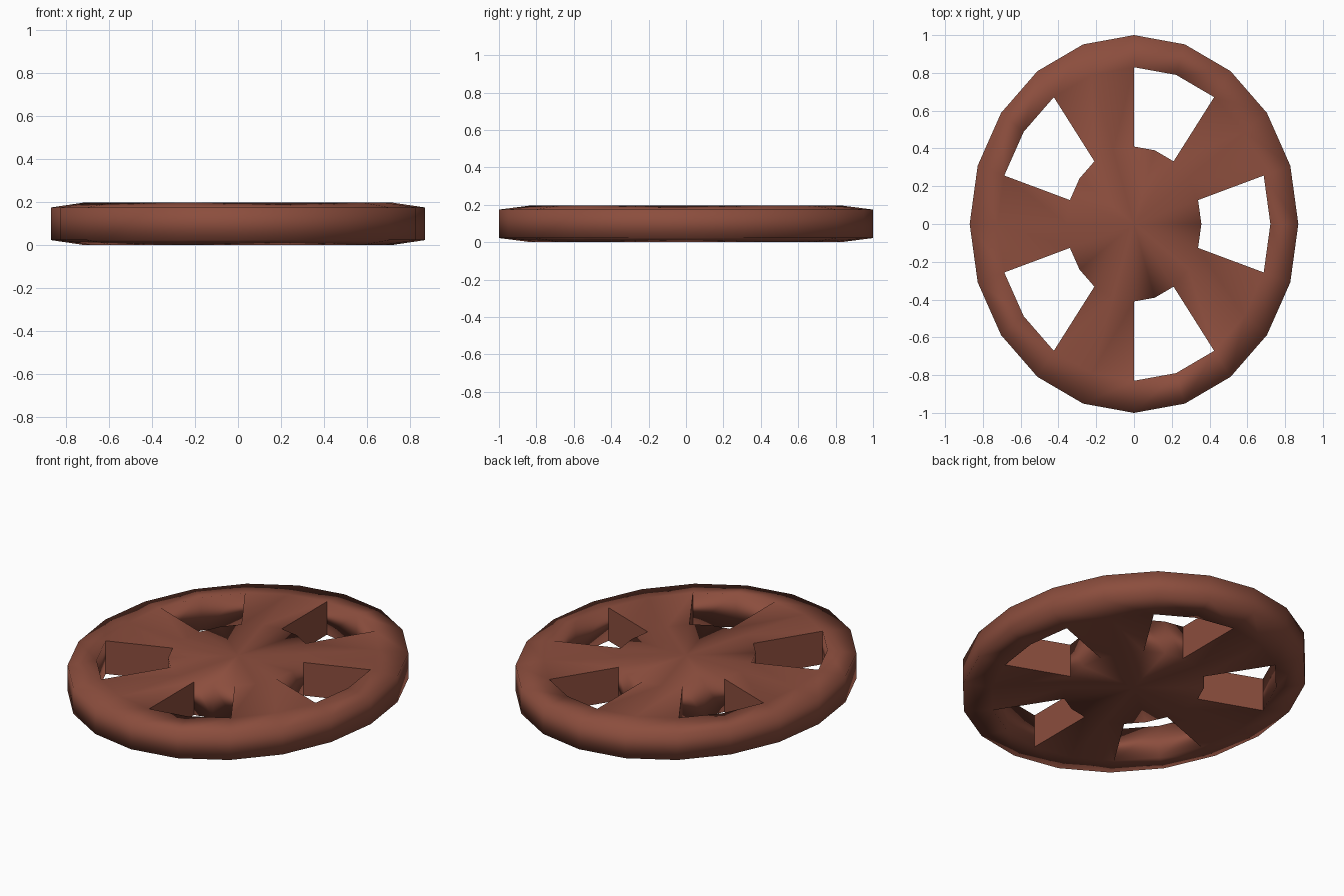
import bpy, bmesh, math

if "Cube" in bpy.data.objects:
    bpy.data.objects.remove(bpy.data.objects["Cube"])

SEGMENTS = 20
# Rings as (radius, bottom z, top z): hub edge, inner rim, outer rim
RINGS = [(0.41, 0.0, 0.196), (0.83, 0.0, 0.196), (1.0, 0.022, 0.174)]
X_SQUASH = 0.87

bm = bmesh.new()


def ring(radius, z):
    pts = []
    for i in range(SEGMENTS):
        a = 2 * math.pi * i / SEGMENTS
        pts.append(bm.verts.new((X_SQUASH * radius * math.sin(a), radius * math.cos(a), z)))
    return pts


bottom = [ring(r, lo) for r, lo, hi in RINGS]
top = [ring(r, hi) for r, lo, hi in RINGS]
low_mid = bm.verts.new((0, 0, 0))
high_mid = bm.verts.new((0, 0, 0.196))


def is_hole(i):
    return i % 4 < 2


spoke_walls = []
for i in range(SEGMENTS):
    j = (i + 1) % SEGMENTS
    for layer, mid in ((bottom, low_mid), (top, high_mid)):
        # Hub fan, spoke panels and sloped rim face
        bm.faces.new((mid, layer[0][i], layer[0][j]))
        if not is_hole(i):
            bm.faces.new((layer[0][i], layer[1][i], layer[1][j], layer[0][j]))
        bm.faces.new((layer[1][i], layer[2][i], layer[2][j], layer[1][j]))
    # Outer tread, plus hub and rim walls inside each window
    for k in (0, 1, 2):
        if k == 2 or is_hole(i):
            bm.faces.new((bottom[k][i], bottom[k][j], top[k][j], top[k][i]))
    # Straight side walls of the spokes
    if i % 2 == 0:
        spoke_walls.append(bm.faces.new((bottom[0][i], bottom[1][i], top[1][i], top[0][i])))

bmesh.ops.recalc_face_normals(bm, faces=bm.faces)
for face in bm.faces:
    face.smooth = True
for face in spoke_walls:
    for edge in face.edges:
        edge.smooth = False

mesh = bpy.data.meshes.new("spoked_wheel")
bm.to_mesh(mesh)
bm.free()
wheel = bpy.data.objects.new("spoked_wheel", mesh)
bpy.context.collection.objects.link(wheel)

# Reddish brown paint
paint = bpy.data.materials.new("red_brown")
paint.diffuse_color = (0.26, 0.075, 0.047, 1)
paint.use_nodes = True
paint.node_tree.nodes["Principled BSDF"].inputs["Base Color"].default_value = paint.diffuse_color
mesh.materials.append(paint)
